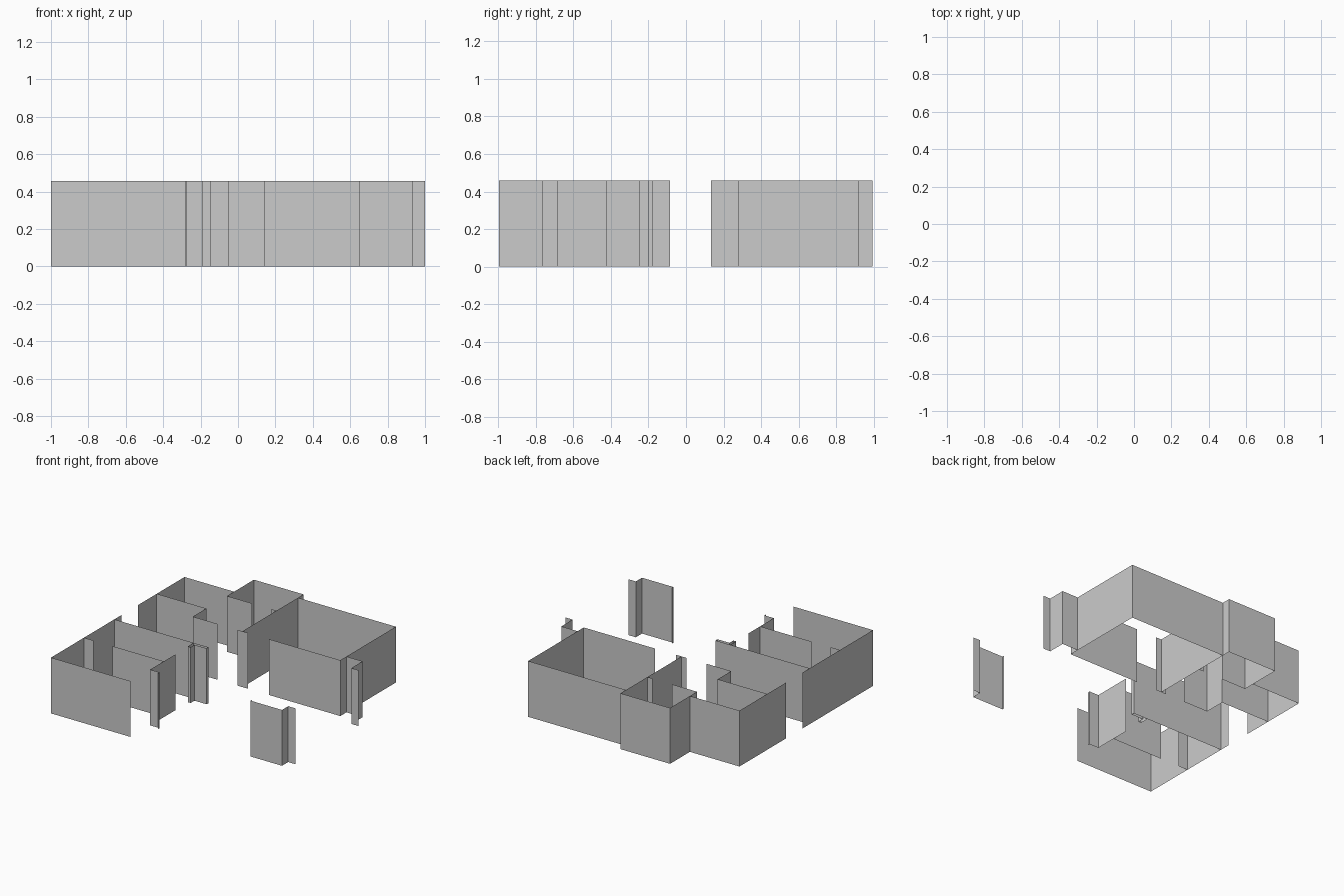
import bpy

if "Cube" in bpy.data.objects:
    bpy.data.objects.remove(bpy.data.objects["Cube"])

H = 0.458  # wall height


def wall(name, *plan):
    """Raise a plan polyline into a single-sheet wall."""
    n = len(plan)
    verts = [(x, y, z) for z in (0, H) for x, y in plan]
    faces = [(i, i + 1, n + i + 1, n + i) for i in range(n - 1)]
    mesh = bpy.data.meshes.new(name)
    mesh.from_pydata(verts, [], faces)
    obj = bpy.data.objects.new(name, mesh)
    bpy.context.collection.objects.link(obj)
    return obj


# Front left rooms
wall("front_left_outer_wall", (-.28, -.995), (-1, -.995), (-1, -.085))
wall("front_room_stub", (-1, -.568), (-.915, -.568))
wall("front_room_partition", (-.74, -.568), (-.275, -.568))
wall("entry_wall", (-.275, -.42), (-.275, -.745), (-.19, -.745), (-.19, -.765))
wall("hall_partition", (-1, -.175), (-.28, -.175))
wall("hall_pier", (-.28, -.175), (-.28, -.25), (-.255, -.25), (-.255, -.2),
     (-.145, -.2), (-.145, -.175), (-.28, -.175))

# Back left rooms
wall("back_left_outer_wall", (-1, .134), (-1, .735), (-.55, .735))
wall("back_left_partition", (-1, .375), (-.55, .375), (-.55, .2), (-.325, .2))
wall("back_middle_outer_wall", (-.325, .643), (-.55, .643), (-.55, .992),
     (-.1, .992), (-.1, .92))
wall("back_middle_stub", (-.145, .643), (-.1, .643))

# Large back right room
wall("large_room_wall", (-.1, .2), (-.1, .92), (.788, .92), (.788, .2), (.14, .2))
wall("large_room_door_jamb", (-.145, .2), (-.05, .2))

# Right side wall pieces
wall("right_back_return", (.788, .28), (.935, .28), (.935, .134), (1, .134))
wall("right_front_panel", (.65, -.745), (.65, -.765), (.935, -.765),
     (.935, -.685), (1, -.685))
